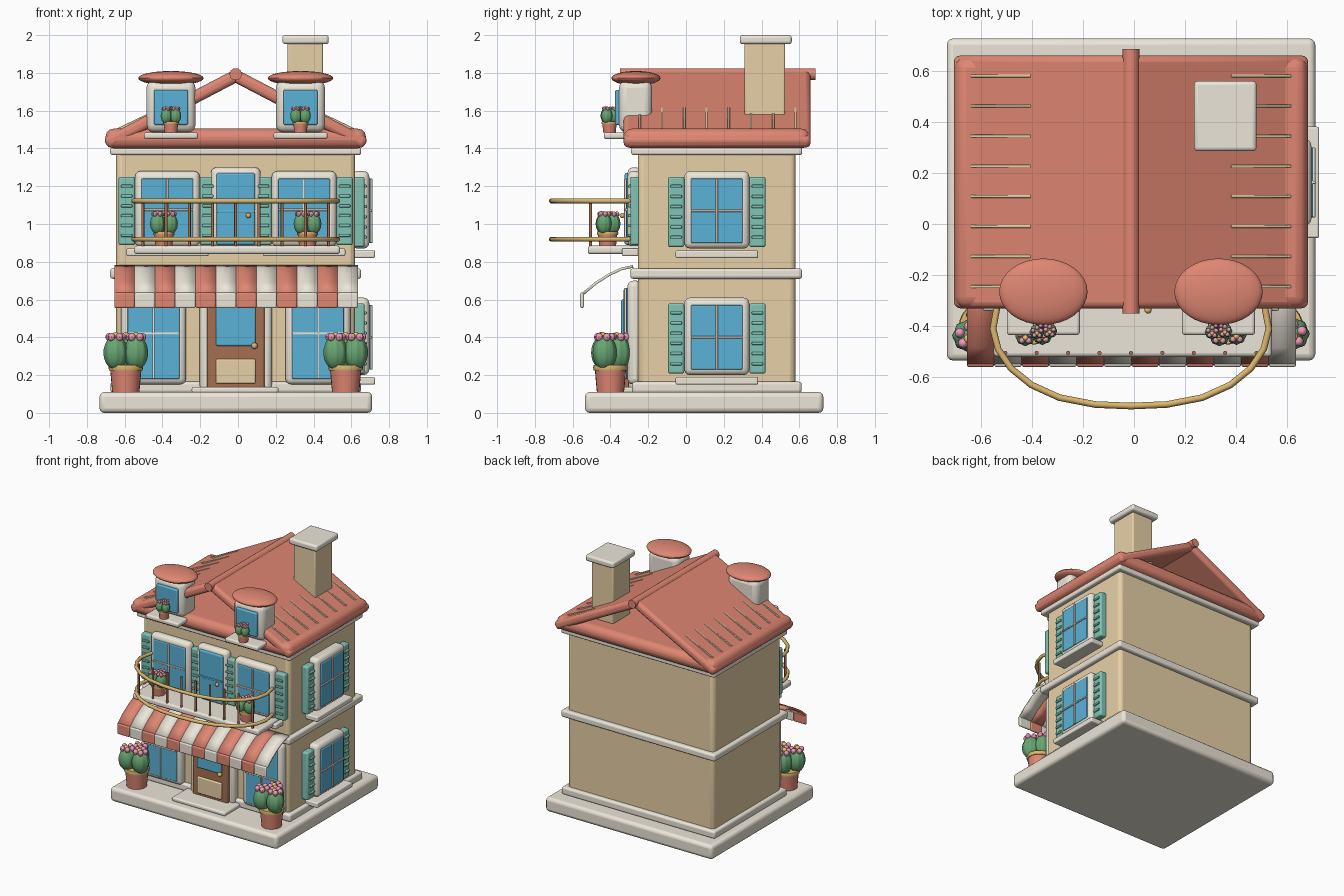
import bpy, bmesh, math
from mathutils import Matrix, Vector

if "Cube" in bpy.data.objects:
    bpy.data.objects.remove(bpy.data.objects["Cube"])

CX = -0.012            # house centre line
FRONT, SIDE = -0.255, 0.62


def mat(name, r, g, b):
    m = bpy.data.materials.new(name)
    m.diffuse_color = (r, g, b, 1)
    m.use_nodes = True
    m.node_tree.nodes["Principled BSDF"].inputs["Base Color"].default_value = m.diffuse_color
    return m


TAN = mat("tan", .80, .63, .38)
CREAM = mat("cream", .84, .79, .69)
RED = mat("red", .74, .24, .17)
TEAL = mat("teal", .22, .56, .47)
BLUE = mat("blue", .10, .45, .68)
BROWN = mat("brown", .38, .16, .08)
GOLD = mat("gold", .72, .48, .16)
GREEN = mat("green", .14, .38, .17)
PINK = mat("pink", .85, .33, .47)
YELLOW = mat("yellow", .85, .55, .15)


def finish(bm, name, m, bevel=0, loc=(0, 0, 0), rot=(0, 0, 0)):
    bmesh.ops.recalc_face_normals(bm, faces=bm.faces)
    for f in bm.faces:
        f.smooth = True
    me = bpy.data.meshes.new(name)
    bm.to_mesh(me)
    bm.free()
    me.set_sharp_from_angle(angle=math.radians(40))
    me.materials.append(m)
    ob = bpy.data.objects.new(name, me)
    bpy.context.collection.objects.link(ob)
    ob.location, ob.rotation_euler = loc, rot
    if bevel:
        b = ob.modifiers.new("bevel", 'BEVEL')
        b.width, b.segments, b.limit_method = bevel, 3, 'ANGLE'
    return ob


def box(name, x0, x1, y0, y1, z0, z1, m, bevel=.012, rot=(0, 0, 0)):
    bm = bmesh.new()
    bmesh.ops.create_cube(bm, size=1, matrix=Matrix.Diagonal((abs(x1 - x0), abs(y1 - y0), z1 - z0, 1)))
    return finish(bm, name, m, bevel, ((x0 + x1) / 2, (y0 + y1) / 2, (z0 + z1) / 2), rot)


def ball(name, c, r, m, seg=16, ribs=0):
    bm = bmesh.new()
    bmesh.ops.create_uvsphere(bm, u_segments=seg, v_segments=max(seg // 2, 6), radius=1)
    for v in bm.verts:
        k = 1 + .05 * math.cos(ribs * math.atan2(v.co.y, v.co.x)) if ribs else 1
        v.co = Vector((v.co.x * r[0] * k, v.co.y * r[1] * k, v.co.z * r[2]))
    return finish(bm, name, m, 0, c)


def lathe(name, c, prof, m, seg=24):
    bm = bmesh.new()
    vs = [bm.verts.new((r, 0, z)) for r, z in prof]
    es = [bm.edges.new(p) for p in zip(vs, vs[1:])]
    bmesh.ops.spin(bm, geom=vs + es, cent=(0, 0, 0), axis=(0, 0, 1), angle=2 * math.pi, steps=seg)
    bmesh.ops.remove_doubles(bm, verts=bm.verts, dist=1e-5)
    return finish(bm, name, m, 0, c)


def tube(name, pts, r, m, spline='POLY'):
    cu = bpy.data.curves.new(name, 'CURVE')
    cu.dimensions, cu.bevel_depth, cu.bevel_resolution, cu.use_fill_caps = '3D', r, 3, True
    s = cu.splines.new(spline)
    s.points.add(len(pts) - 1)
    for p, q in zip(s.points, pts):
        p.co = (*q, 1)
    cu.materials.append(m)
    ob = bpy.data.objects.new(name, cu)
    bpy.context.collection.objects.link(ob)
    return ob


# wall-mounted box: u along wall, d outward from wall
def wbox(name, wall, u0, u1, d0, d1, z0, z1, m, bevel=.008):
    if wall == 'front':
        return box(name, u0, u1, FRONT - d1, FRONT - d0, z0, z1, m, bevel)
    return box(name, SIDE + d0, SIDE + d1, u0, u1, z0, z1, m, bevel)


def window(tag, wall, u, z0, z1, sill=True, shutters=True, d=.0):
    w = .172
    wbox(tag + "_frame", wall, u - w, u + w, -.02, .055 + d, z0, z1, CREAM, .03)
    wbox(tag + "_pane", wall, u - .137, u + .137, 0, .062 + d, z0 + .03, z1 - .04, BLUE, .006)
    wbox(tag + "_upright", wall, u - .006, u + .006, 0, .072 + d, z0 + .03, z1 - .04, CREAM, .003)
    zm = (z0 + z1) / 2 - .005
    wbox(tag + "_crossbar", wall, u - .137, u + .137, 0, .07 + d, zm - .006, zm + .006, CREAM, .003)
    if sill:
        wbox(tag + "_sill", wall, u - .218, u + .218, -.02, .085 + d, z0 - .05, z0 - .01, CREAM)
    if shutters:
        for s in (-1, 1):
            c = u + s * (w + .043)
            wbox(tag + "_shutter", wall, c - .043, c + .043, -.01, .04 + d / 2, z0 + .008, z1 - .03, TEAL, .012)
            for i in range(6):
                z = z0 + .06 + i * (z1 - z0 - .14) / 5
                wbox(tag + "_slat", wall, c - .03, c + .03, .02, .052 + d / 2, z - .008, z + .008, TEAL, .005)


# potted flowering plant, k = scale
def plant(tag, x, y, z, k, ph):
    lathe(tag + "_pot", (x, y, z), [(0, 0), (.072 * k, 0), (.083 * k, ph), (.0, ph)], RED)
    lathe(tag + "_pot_rim", (x, y, z + ph), [(0, -.01 * k), (.088 * k, -.01 * k), (.092 * k, .005 * k),
                                              (.088 * k, .02 * k), (0, .02 * k)], GOLD)
    for dx, dy in ((-.054, -.038), (.054, -.03), (0, .045)):
        cx, cy, cz = x + dx * k, y + dy * k, z + ph + .085 * k
        ball(tag + "_leaves", (cx, cy, cz), (.061 * k, .061 * k, .09 * k), GREEN, 32, 8)
        for i in range(5):
            a = i * 2 * math.pi / 5 + .3
            ball(tag + "_petal", (cx + .036 * k * math.cos(a), cy + .036 * k * math.sin(a), cz + .082 * k),
                 (.02 * k, .02 * k, .022 * k), PINK, 8)
        ball(tag + "_flower_centre", (cx, cy - .012 * k, cz + .09 * k), (.019 * k,) * 3, YELLOW, 8)


# base, walls and bands
box("base", -.733, .71, -.535, .727, 0, .11, CREAM, .025)
box("walls", -.645, SIDE, FRONT, .58, .1, 1.39, TAN, .03)
box("plinth", -.675, .65, -.285, .612, .105, .165, CREAM, .015)
box("middle_band", -.677, .652, -.295, .615, .71, .765, CREAM, .015)
box("top_band", -.677, .652, -.29, .615, 1.365, 1.405, CREAM, .012)

# roof: eave slab, two open slopes, ridge and tile strips
box("eave_slab", CX - .69, CX + .69, -.33, .655, 1.4, 1.505, RED, .045)
ang = math.atan2(.36, .69)
for s in (-1, 1):
    c = Vector((CX + s * .337, .165, 1.608))
    hl = .395
    box("roof_slope", c.x - hl, c.x + hl, -.33, .66, c.z - .033, c.z + .033, RED, .025, (0, s * ang, 0))
    for i in range(8):
        y = .58 - i * .1179
        x = CX + s * .507
        z = 1.815 - .507 * math.tan(ang) + .004
        box("tile_strip", x - .13, x + .13, y - .006, y + .006, z - .009, z + .009, TAN, .003, (0, s * (ang - .035), 0))
tube("ridge", [(CX, -.35, 1.793), (CX, .685, 1.793)], .033, RED)

# chimney
box("chimney", .262, .45, .31, .525, 1.5, 1.96, TAN, .01)
box("chimney_cap", .235, .48, .285, .56, 1.952, 2.0, CREAM, .015)

# dormers
for x in (CX - .343, CX + .343):
    box("dormer", x - .13, x + .13, -.355, -.18, 1.485, 1.76, CREAM, .04)
    box("dormer_pane", x - .09, x + .09, -.375, -.3, 1.525, 1.71, BLUE, .008)
    box("dormer_sill", x - .143, x + .143, -.435, -.3, 1.45, 1.485, CREAM)
    ball("dormer_cap", (x, -.265, 1.772), (.173, .13, .038), RED, 32)
    plant("dormer_plant", x, -.405, 1.484, .46, .05)

# windows
for s in (-1, 1):
    window("upper_window", 'front', CX + s * .362, .88, 1.28)
    window("shop_window", 'front', CX + s * .435, .15, .70, sill=False, shutters=False)
for z in (.2, .87):
    window("side_window", 'side', .163, z, z + .41, d=.02)

# balcony door
wbox("balcony_door_frame", 'front', CX - .132, CX + .132, -.02, .055, .88, 1.3, CREAM, .03)
wbox("balcony_door", 'front', CX - .102, CX + .102, 0, .07, .89, 1.27, BLUE, .01)
wbox("balcony_door_rail", 'front', CX - .102, CX + .102, 0, .074, 1.06, 1.075, BLUE, .004)
ball("balcony_door_knob", (.055, FRONT - .082, 1.045), (.014,) * 3, GOLD)

# front door and step
wbox("door_frame", 'front', CX - .192, CX + .192, -.02, .05, .12, .7, CREAM, .025)
wbox("door", 'front', CX - .152, CX + .152, 0, .075, .13, .66, BROWN, .01)
wbox("door_glass", 'front', CX - .105, CX + .105, .05, .088, .355, .6, BLUE, .008)
wbox("door_panel", 'front', CX - .105, CX + .105, .05, .088, .155, .285, TAN, .008)
ball("door_knob", (.087, FRONT - .095, .355), (.017,) * 3, GOLD)
box("step", -.245, .215, -.47, -.24, .105, .138, CREAM)

# awning stripes: curved sheet with hanging valance
prof = [(-.28, .775), (-.34, .763), (-.41, .73), (-.48, .685), (-.545, .63)]
w = 1.29 / 12
for i in range(12):
    bm = bmesh.new()
    x0 = -.655 + i * w
    rows = [[bm.verts.new((x, y, z)) for y, z in prof] for x in (x0, x0 + w)]
    for j in range(len(prof) - 1):
        bm.faces.new((rows[0][j], rows[1][j], rows[1][j + 1], rows[0][j + 1]))
    m = CREAM if i % 2 else RED
    ob = finish(bm, "awning_stripe", m)
    so = ob.modifiers.new("thickness", 'SOLIDIFY')
    so.thickness, so.offset = .014, 0
    box("awning_valance", x0, x0 + w, -.56, -.54, .555, .637, m, .009)

# balcony slab, rails, posts
box("balcony_slab", -.55, .54, -.52, -.24, .84, .885, CREAM, .015)
half = [(-.51, -.26), (-.525, -.33), (-.54, -.41), (-.52, -.49), (-.47, -.565),
        (-.39, -.63), (-.28, -.68), (-.14, -.707)]
path = half + [(0, -.713)] + [(-x, y) for x, y in reversed(half)]
for z in (.92, 1.122):
    tube("balcony_rail", [(CX + x, y, z) for x, y in path], .013, GOLD)
for i in range(9):
    x = CX + (i - 4) * .123
    tube("balcony_post", [(x, -.505, .875), (x, -.505, 1.122)], .008, BROWN)

# potted plants
for s in (-1, 1):
    plant("balcony_plant", CX + s * .38, -.415, .884, .62, .065)
    plant("ground_plant", CX + s * .582, -.4, .109, 1, .125)
